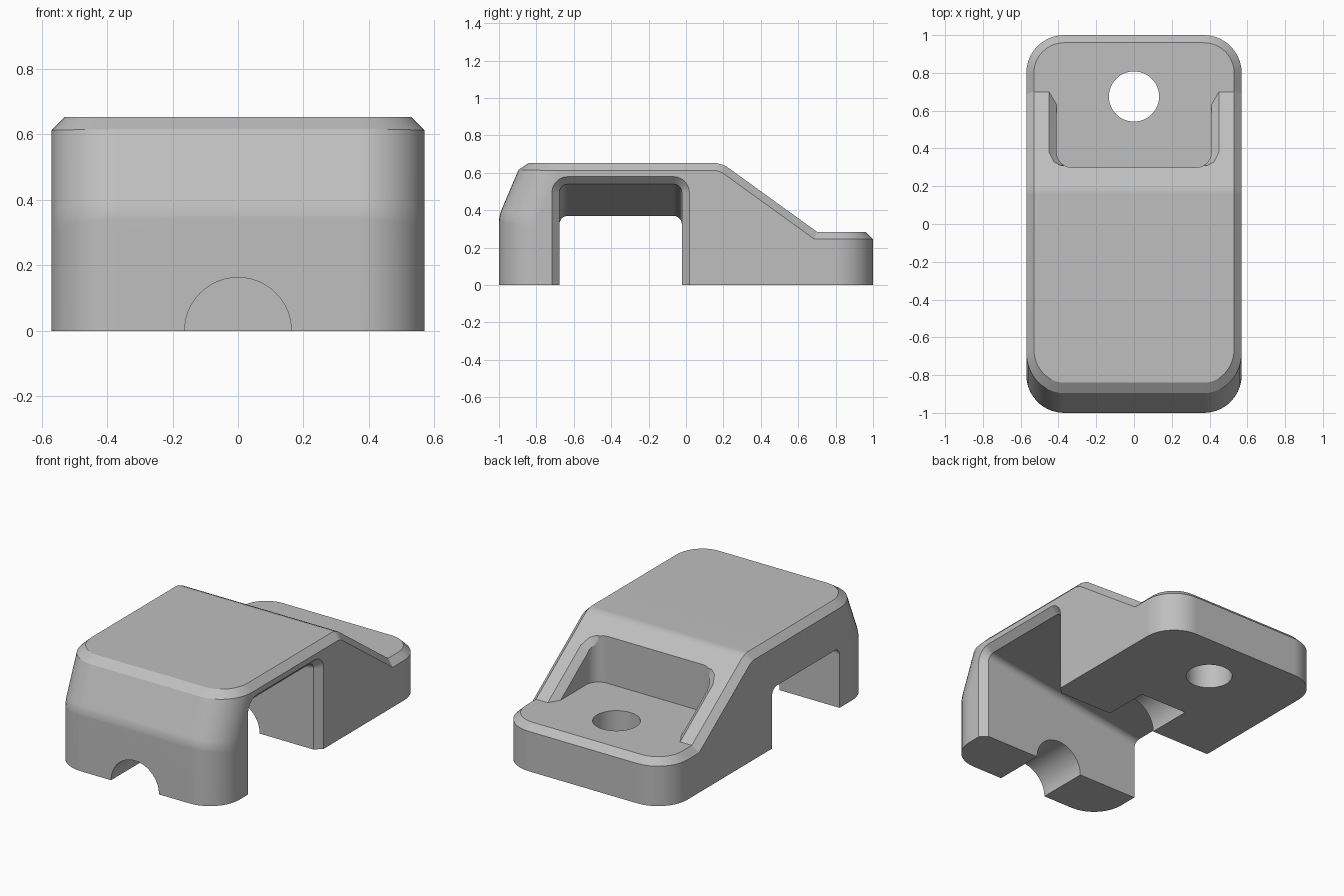
import bpy, bmesh
from math import radians, sin, cos, pi

if "Cube" in bpy.data.objects:
    bpy.data.objects.remove(bpy.data.objects["Cube"], do_unlink=True)

HALF_W = 0.57
FLANGE_Z = 0.285
TOP_Z = 0.653

grey = bpy.data.materials.new("light_grey")
grey.use_nodes = True
colour = (0.52, 0.52, 0.52, 1)
grey.diffuse_color = colour
grey.node_tree.nodes["Principled BSDF"].inputs["Base Color"].default_value = colour


def finish(name, bm):
    """Turn a bmesh into a linked object."""
    bmesh.ops.recalc_face_normals(bm, faces=bm.faces[:])
    mesh = bpy.data.meshes.new(name)
    bm.to_mesh(mesh)
    bm.free()
    mesh.materials.append(grey)
    obj = bpy.data.objects.new(name, mesh)
    bpy.context.collection.objects.link(obj)
    return obj


def loft(rings):
    """Closed solid through rings with equal point counts."""
    bm = bmesh.new()
    loops = [[bm.verts.new(p) for p in ring] for ring in rings]
    n = len(loops[0])
    for a, b in zip(loops, loops[1:]):
        for i in range(n):
            j = (i + 1) % n
            bm.faces.new((a[i], a[j], b[j], b[i]))
    bm.faces.new(loops[0])
    bm.faces.new(loops[-1])
    bmesh.ops.recalc_face_normals(bm, faces=bm.faces[:])
    return bm


def arc(cx, cy, r, start, end, n):
    """Points on a circular arc, angles in quarter turns."""
    angles = [(start + (end - start) * i / n) * pi / 2 for i in range(n + 1)]
    return [(cx + r * cos(a), cy + r * sin(a)) for a in angles]


def bevel(bm, edges, width, segments):
    bmesh.ops.bevel(bm, geom=edges, offset=width, offset_type='OFFSET',
                    segments=segments, profile=0.5, affect='EDGES',
                    clamp_overlap=False)
    bm.normal_update()


def slope_z(y):
    return FLANGE_Z + (0.70 - y) * (TOP_Z - FLANGE_Z) / 0.51


# Body: side profile extruded across the width
profile = [(-1, 0), (1, 0), (1, FLANGE_Z), (0.70, FLANGE_Z), (0.215, 0.635),
           (0.19, 0.6455), (0.16, TOP_Z), (-0.88, TOP_Z), (-1, 0.37)]
bm = loft([[(x, y, z) for y, z in profile] for x in (-HALF_W, HALF_W)])

# Rounded upright corners at the front and back
corners = [e for e in bm.edges
           if abs(e.verts[0].co.x - e.verts[1].co.x) < 0.01
           and abs(e.verts[0].co.z - e.verts[1].co.z) > 0.1
           and all(abs(v.co.y) > 0.85 for v in e.verts)]
bevel(bm, corners, 0.2, 10)

# Soft crease where the front starts to lean back
crease = [e for e in bm.edges
          if all(0.28 < v.co.z < 0.42 and v.co.y < -0.7 for v in e.verts)]
bevel(bm, crease, 0.03, 3)

# Chamfer around the whole upper outline
rim = [e for e in bm.edges if len(e.link_faces) == 2
       and sum(f.normal.z > 0.6 for f in e.link_faces) == 1]
bevel(bm, rim, 0.04, 1)
body = finish("clamp_body", bm)


# Side tunnel with a sloping ceiling and a chamfered mouth on the left
def arch(x, y0, y1, top, r):
    pts = [(y0, -0.1), (y1, -0.1)]
    pts += arc(y1 - r, top - r, r, 0, 1, 5) + arc(y0 + r, top - r, r, 1, 2, 5)
    return [(x, y, z) for y, z in pts]


tunnel = finish("tunnel_cutter", loft([
    arch(-0.70, -0.677, -0.022, 0.35, 0.045),
    arch(0.53, -0.677, -0.022, 0.54, 0.045),
    arch(0.61, -0.757, 0.058, 0.62, 0.125)]))

# Blind half-round groove along the base, and the bolt hole
circle = arc(0, 0, 1, 0, 4, 64)[:-1]
groove = finish("groove_cutter", loft(
    [[(0.163 * a, y, 0.163 * b) for a, b in circle] for y in (-1.2, 0.265)]))
hole = finish("hole_cutter", loft(
    [[(0.133 * a, 0.675 + 0.133 * b, z) for a, b in circle] for z in (-0.2, 0.5)]))

# Pocket cut into the ramp, level with the flange
plan = [(0.41, 0.8), (-0.41, 0.8)]
plan += arc(-0.33, 0.38, 0.08, 2, 3, 6) + arc(0.33, 0.38, 0.08, 3, 4, 6)
pocket = finish("pocket_cutter", loft(
    [[(x, y, z) for x, y in plan] for z in (FLANGE_Z, 0.9)]))
cutters = [tunnel, groove, pocket, hole]

# Chamfers along both ramp edges of the pocket, fading out at the rear corners
for side in (-1, 1):
    section = [(0.40, -0.0615), (0.40, 0.037), (0.48, 0.037)]
    rings = [[(side * (x - shift), y, slope_z(y) + dz) for x, dz in section]
             for y, shift in ((0.31, 0.06), (0.33, 0.025), (0.38, 0), (0.76, 0))]
    bm = loft(rings)
    bmesh.ops.triangulate(bm, faces=bm.faces[:])
    bmesh.ops.bisect_plane(bm, geom=bm.verts[:] + bm.edges[:] + bm.faces[:],
                           plane_co=(0, 0, FLANGE_Z), plane_no=(0, 0, 1),
                           clear_inner=True)
    bmesh.ops.holes_fill(bm, edges=[e for e in bm.edges if e.is_boundary])
    cutters.append(finish("pocket_chamfer_cutter", bm))

# Apply the cuts
bpy.ops.object.select_all(action='DESELECT')
bpy.context.view_layer.objects.active = body
body.select_set(True)
for cutter in cutters:
    cutter.hide_render = True
    mod = body.modifiers.new(cutter.name, 'BOOLEAN')
    mod.operation = 'DIFFERENCE'
    mod.solver = 'EXACT'
    mod.object = cutter
    bpy.ops.object.modifier_apply(modifier=mod.name)
    bpy.data.objects.remove(cutter, do_unlink=True)

# Smooth rounds, crisp flats
bpy.ops.object.shade_smooth_by_angle(angle=radians(21))
weighted = body.modifiers.new("weighted_normals", 'WEIGHTED_NORMAL')
weighted.keep_sharp = True
